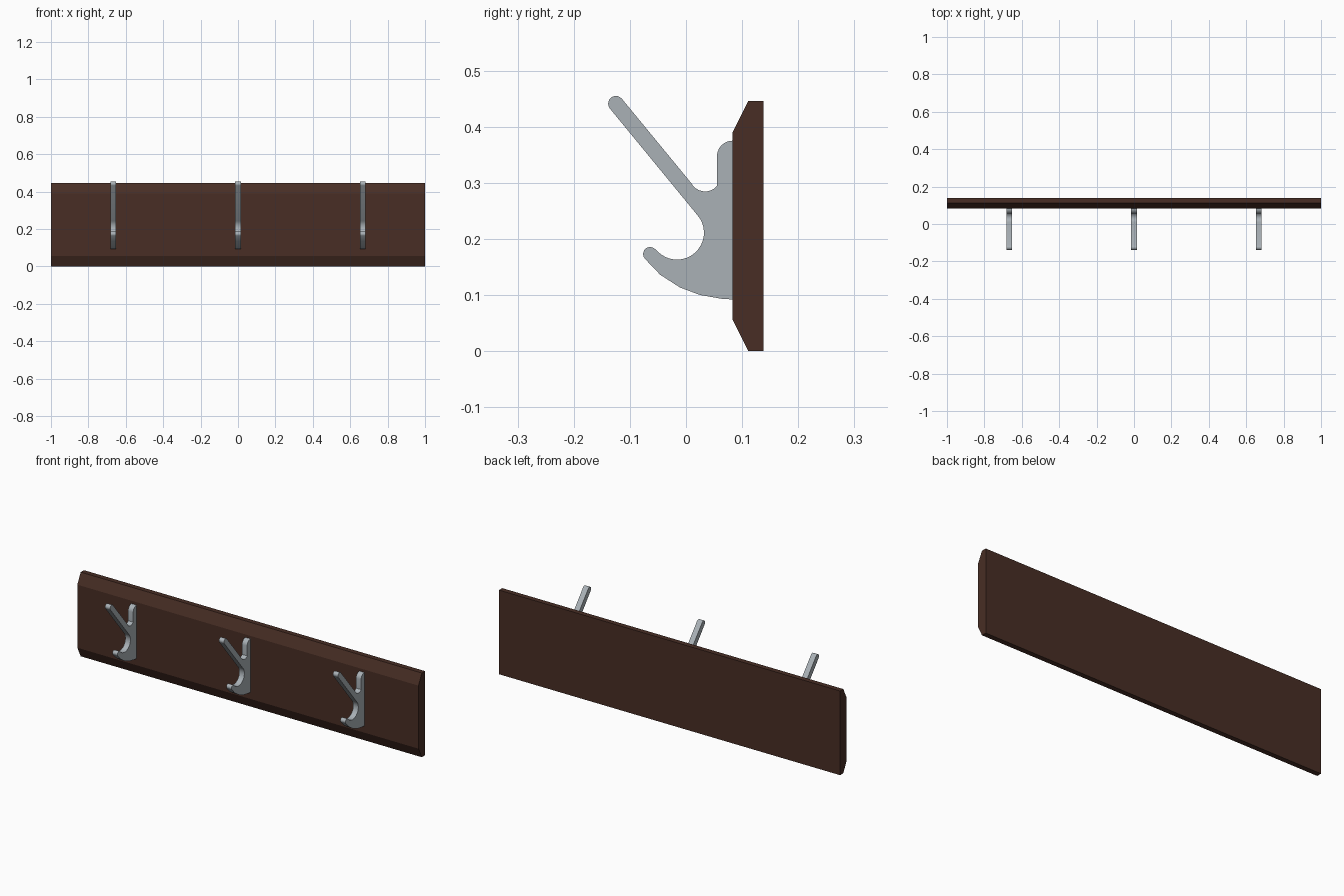
import bpy, bmesh, math

if "Cube" in bpy.data.objects:
    bpy.data.objects.remove(bpy.data.objects["Cube"])


def material(name, rgb):
    m = bpy.data.materials.new(name)
    m.diffuse_color = (*rgb, 1.0)
    m.use_nodes = True
    m.node_tree.nodes["Principled BSDF"].inputs["Base Color"].default_value = m.diffuse_color
    return m


def arc(cy, cz, r, a0, a1, n):
    """Points on a circle in the y-z plane, angles in degrees."""
    angles = [math.radians(a0 + (a1 - a0) * i / n) for i in range(n + 1)]
    return [(cy + r * math.cos(a), cz + r * math.sin(a)) for a in angles]


def extrude_profile(name, profile, x_mid, width, mat):
    """Closed y-z profile extruded along x."""
    bm = bmesh.new()
    face = bm.faces.new([bm.verts.new((-width / 2, y, z)) for y, z in profile])
    moved = bmesh.ops.extrude_face_region(bm, geom=[face])["geom"]
    verts = [v for v in moved if isinstance(v, bmesh.types.BMVert)]
    bmesh.ops.translate(bm, verts=verts, vec=(width, 0, 0))
    # extrude_face_region keeps the starting cap, so the solid is closed
    bmesh.ops.recalc_face_normals(bm, faces=bm.faces[:])
    mesh = bpy.data.meshes.new(name)
    bm.to_mesh(mesh)
    bm.free()
    mesh.materials.append(mat)
    obj = bpy.data.objects.new(name, mesh)
    obj.location.x = x_mid
    bpy.context.collection.objects.link(obj)
    return obj


wood = material("dark brown wood", (0.065, 0.027, 0.018))
metal = material("grey metal", (0.40, 0.44, 0.47))

# Backboard with bevelled top and bottom front edges
board = [(0.138, 0), (0.138, 0.446), (0.111, 0.446),
         (0.083, 0.390), (0.083, 0.056), (0.111, 0)]
extrude_profile("backboard", board, 0, 2.0, wood)

# Hook outline: mounting lobe, notch, long arm tip, lower cradle, short tip, belly
hook = [(0.084, 0.092), (0.084, 0.375)]
hook += arc(0.083, 0.347, 0.028, 90, 180, 6)
hook += arc(0.034, 0.3125, 0.028, -40, -153, 8)
hook += arc(-0.125, 0.441, 0.0138, 39, 219, 10)
hook += arc(-0.016, 0.211, 0.048, 43, -138, 18)
hook += arc(-0.064, 0.173, 0.0125, 45, 225, 9)
hook += [(-0.046, 0.136), (-0.011, 0.1135), (0.025, 0.100), (0.065, 0.093)]

# Three hooks evenly spaced along the board
bpy.ops.object.select_all(action="DESELECT")
for side, x in (("left", -0.668), ("middle", 0.0), ("right", 0.668)):
    h = extrude_profile(side + "_hook", hook, x, 0.03, metal)
    h.select_set(True)
    bpy.context.view_layer.objects.active = h
bpy.ops.object.shade_smooth_by_angle(angle=math.radians(30))
